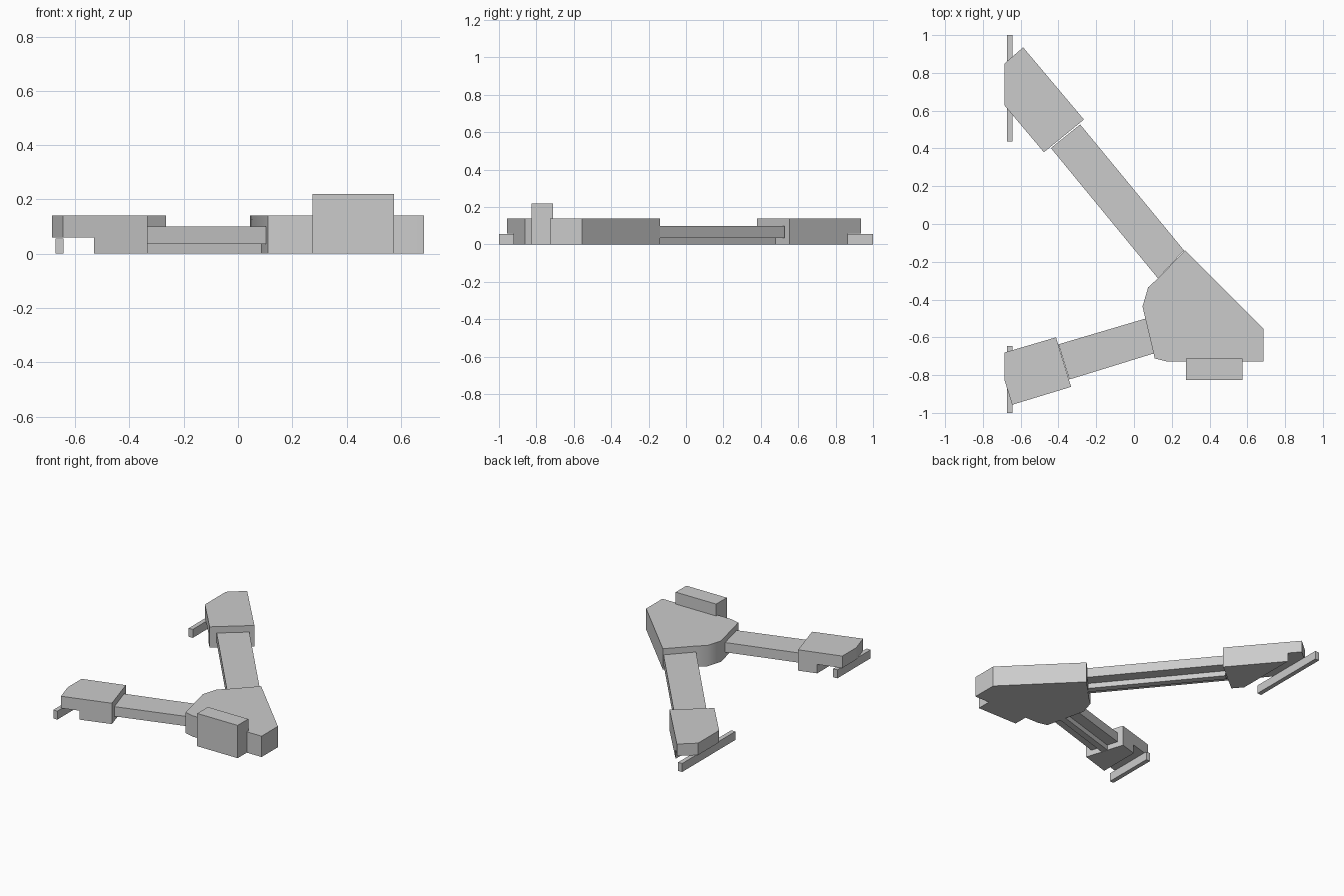
import bpy
import bmesh
import math
from mathutils import Vector

cube = bpy.data.objects.get("Cube")
if cube:
    bpy.data.objects.remove(cube, do_unlink=True)

grey = bpy.data.materials.new("plain_grey")
grey.use_nodes = True
colour = (0.6, 0.6, 0.6, 1)
grey.diffuse_color = colour
grey.node_tree.nodes["Principled BSDF"].inputs["Base Color"].default_value = colour


def finish(name, bm):
    bmesh.ops.recalc_face_normals(bm, faces=bm.faces)
    mesh = bpy.data.meshes.new(name)
    bm.to_mesh(mesh)
    bm.free()
    mesh.materials.append(grey)
    obj = bpy.data.objects.new(name, mesh)
    bpy.context.collection.objects.link(obj)
    return obj


def extrude_down(bm, faces, depth, keep):
    res = bmesh.ops.extrude_face_region(bm, geom=faces, use_keep_orig=keep)["geom"]
    verts = [g for g in res if isinstance(g, bmesh.types.BMVert)]
    bmesh.ops.translate(bm, verts=verts, vec=(0, 0, -depth))
    return [g for g in res if isinstance(g, bmesh.types.BMFace)]


def outline(points, z):
    bm = bmesh.new()
    bm.faces.new([bm.verts.new((x, y, z)) for x, y in points])
    return bm


def prism(name, points, z0, z1):
    bm = outline(points, z1)
    extrude_down(bm, bm.faces[:], z1 - z0, True)
    return finish(name, bm)


def box(name, x0, x1, y0, y1, z0, z1):
    return prism(name, [(x0, y0), (x1, y0), (x1, y1), (x0, y1)], z0, z1)


def pod(name, points):
    """End building whose outer part overhangs the ground."""
    bm = outline(points, 0.14)
    bmesh.ops.bisect_plane(bm, geom=bm.verts[:] + bm.edges[:] + bm.faces[:],
                           plane_co=(-0.53, 0, 0), plane_no=(1, 0, 0))
    lower = extrude_down(bm, bm.faces[:], 0.08, True)
    inner = [f for f in lower if f.calc_center_median().x > -0.53]
    extrude_down(bm, inner, 0.06, False)
    bmesh.ops.dissolve_limit(bm, angle_limit=math.radians(1),
                             verts=bm.verts[:], edges=bm.edges[:])
    return finish(name, bm)


def arm(name, a0, a1, b1, b0):
    """Raised walkway a0-a1 / b0-b1 with a narrow wall under its middle."""
    prism(name, [a0, a1, b1, b0], 0.035, 0.10)
    a0, a1, b0, b1 = map(Vector, (a0, a1, b0, b1))
    wall = [a0.lerp(b0, 0.39), a1.lerp(b1, 0.39), a1.lerp(b1, 0.61), a0.lerp(b0, 0.61)]
    prism(name + "_support_wall", wall, 0, 0.035)


# Central hub with a rounded inner side
hub = prism("hub", [(0.27, -0.14), (0.127, -0.288), (0.075, -0.335), (0.045, -0.437),
                    (0.11, -0.712), (0.175, -0.728), (0.685, -0.728), (0.685, -0.555)],
            0, 0.14)
bpy.context.view_layer.objects.active = hub
hub.select_set(True)
bpy.ops.object.shade_smooth_by_angle(angle=math.radians(35))
hub.select_set(False)

# Tall entrance block on the front of the hub
box("entrance_block", 0.275, 0.575, -0.825, -0.712, 0, 0.22)

# Walkways from the hub to the pods
arm("back_arm", (-0.285, 0.527), (0.265, -0.14), (0.127, -0.288), (-0.44, 0.402))
arm("front_arm", (-0.40, -0.637), (0.063, -0.50), (0.106, -0.685), (-0.342, -0.823))

# Pods at the arm ends
pod("back_pod", [(-0.685, 0.85), (-0.587, 0.935), (-0.265, 0.553),
                 (-0.477, 0.38), (-0.685, 0.627)])
pod("front_pod", [(-0.685, -0.68), (-0.413, -0.60), (-0.333, -0.862),
                  (-0.645, -0.957), (-0.685, -0.828)])

# Low bars under the overhangs
box("back_bar", -0.672, -0.642, 0.437, 1.0, 0, 0.057)
box("front_bar", -0.672, -0.642, -1.0, -0.645, 0, 0.057)
